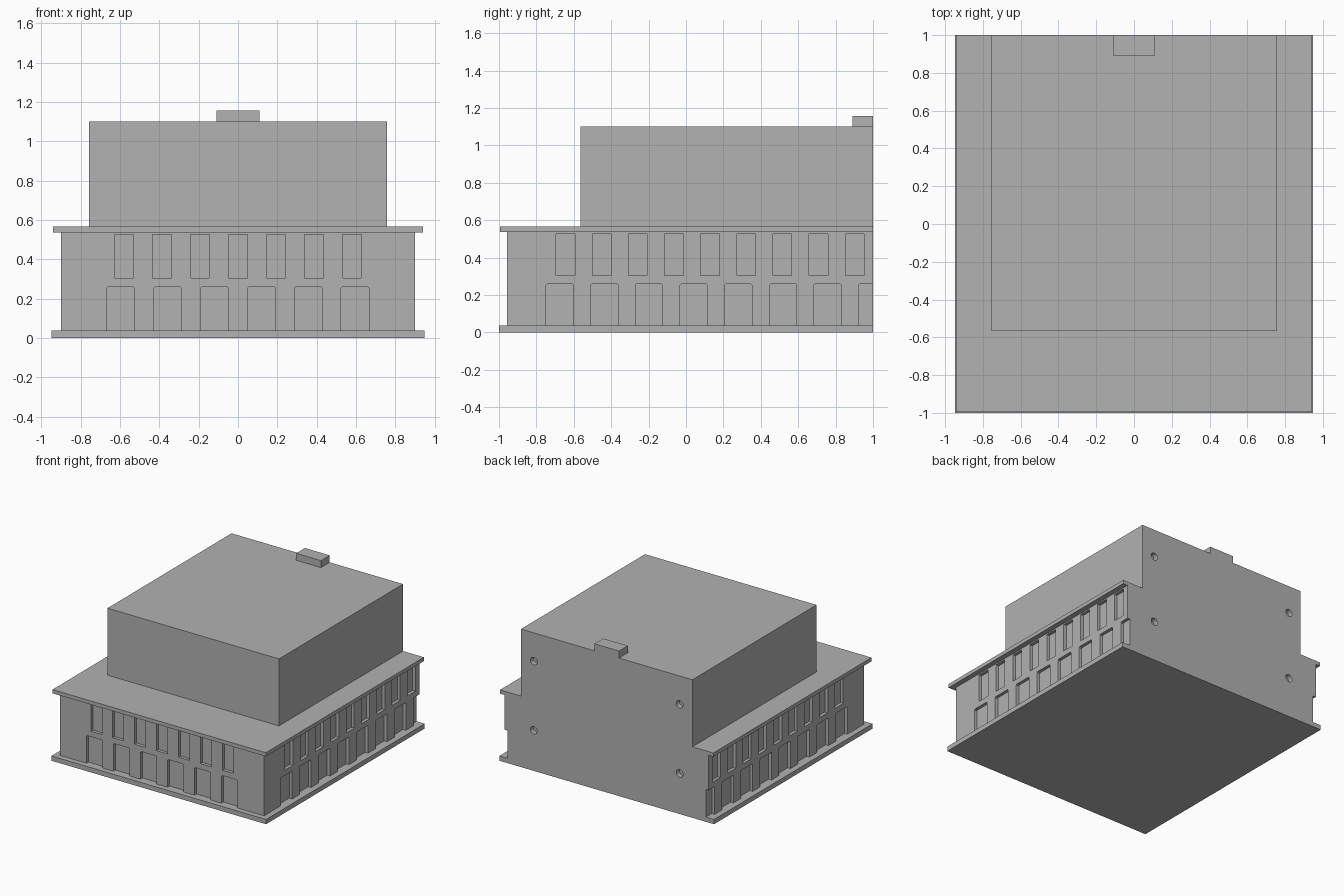
import bpy, bmesh, math
from mathutils import Matrix, Vector

old = bpy.data.objects.get("Cube")
if old:
    bpy.data.objects.remove(old, do_unlink=True)

stone = bpy.data.materials.new("plain_grey")
stone.use_nodes = True
GREY = (0.445, 0.445, 0.445, 1)
stone.diffuse_color = GREY
stone.node_tree.nodes["Principled BSDF"].inputs["Base Color"].default_value = GREY

BACK = 1.0
DEPTH = 0.025        # depth of the window and arcade recesses
WALL_X, WALL_Y = 0.901, -0.957


def add_object(name, bm):
    bmesh.ops.recalc_face_normals(bm, faces=bm.faces)
    mesh = bpy.data.meshes.new(name)
    bm.to_mesh(mesh)
    bm.free()
    mesh.materials.append(stone)
    obj = bpy.data.objects.new(name, mesh)
    bpy.context.scene.collection.objects.link(obj)
    return obj


def block(name, half_width, front, bottom, top):
    """Box centred on x that runs from its front to the flush back."""
    bm = bmesh.new()
    size = Vector((2 * half_width, BACK - front, top - bottom))
    centre = Vector((0, (BACK + front) / 2, (top + bottom) / 2))
    bmesh.ops.create_cube(bm, size=1, matrix=Matrix.Translation(centre) @ Matrix.Diagonal(size.to_4d()))
    return add_object(name, bm)


def opening(bm, place, centre, width, bottom, top, chamfer):
    """Prism across a wall face; place maps (along, depth, z) to a point."""
    a, b, c = centre - width / 2, centre + width / 2, chamfer
    outline = [(a, bottom), (b, bottom), (b, top - c), (b - c, top), (a + c, top), (a, top - c)]
    if not c:
        outline = [(a, bottom), (b, bottom), (b, top), (a, top)]
    face = bm.faces.new([bm.verts.new(place(u, -0.1, z)) for u, z in outline])
    extruded = bmesh.ops.extrude_face_region(bm, geom=[face])["geom"]
    verts = [v for v in extruded if isinstance(v, bmesh.types.BMVert)]
    bmesh.ops.translate(bm, vec=place(0, DEPTH, 0) - place(0, -0.1, 0), verts=verts)


def window_rows(bm, place, upper, lower):
    """Each row is (first centre, spacing, count, width)."""
    first, step, count, width = upper
    for i in range(count):
        opening(bm, place, first + i * step, width, 0.304, 0.527, 0)
    first, step, count, width = lower
    for i in range(count):
        opening(bm, place, first + i * step, width, 0.02, 0.26, 0.007)


def back_holes(bm, z):
    for x in (-0.644, 0.644):
        bmesh.ops.create_cone(bm, cap_ends=True, segments=32, radius1=0.03, radius2=0.03, depth=0.08,
                              matrix=Matrix.Translation((x, BACK, z)) @ Matrix.Rotation(math.pi / 2, 4, "X"))


def carve(target, bm):
    """Subtract the cutter, keep the result, drop the cutter."""
    cutter = add_object("cutter", bm)
    cutter.hide_render = True
    mod = target.modifiers.new("carve", "BOOLEAN")
    mod.operation, mod.solver, mod.object = "DIFFERENCE", "EXACT", cutter
    bpy.context.view_layer.update()
    graph = bpy.context.evaluated_depsgraph_get()
    result = bpy.data.meshes.new_from_object(target.evaluated_get(graph))
    target.modifiers.clear()
    target.data = result
    bpy.data.objects.remove(cutter, do_unlink=True)


# Stacked building volumes
block("base_slab", 0.948, -1.0, 0, 0.038)
walls = block("lower_walls", WALL_X, WALL_Y, 0.038, 0.537)
block("cornice", 0.942, -0.994, 0.537, 0.567)
tower = block("upper_storey", 0.757, -0.564, 0.567, 1.102)
block("roof_box", 0.109, 0.89, 1.102, 1.158)

# Window and arcade recesses on the front and both sides
cuts = bmesh.new()
window_rows(cuts, lambda u, d, z: Vector((u, WALL_Y + d, z)),
            (-0.581, 0.1935, 7, 0.097), (-0.597, 0.2386, 6, 0.142))
for side in (-1, 1):
    window_rows(cuts, lambda u, d, z: Vector((side * (WALL_X - d), u, z)),
                (-0.6445, 0.1933, 9, 0.1), (-0.676, 0.239, 8, 0.145))

# Round sockets in the flat back
back_holes(cuts, 0.324)
carve(walls, cuts)
cuts = bmesh.new()
back_holes(cuts, 0.876)
carve(tower, cuts)
